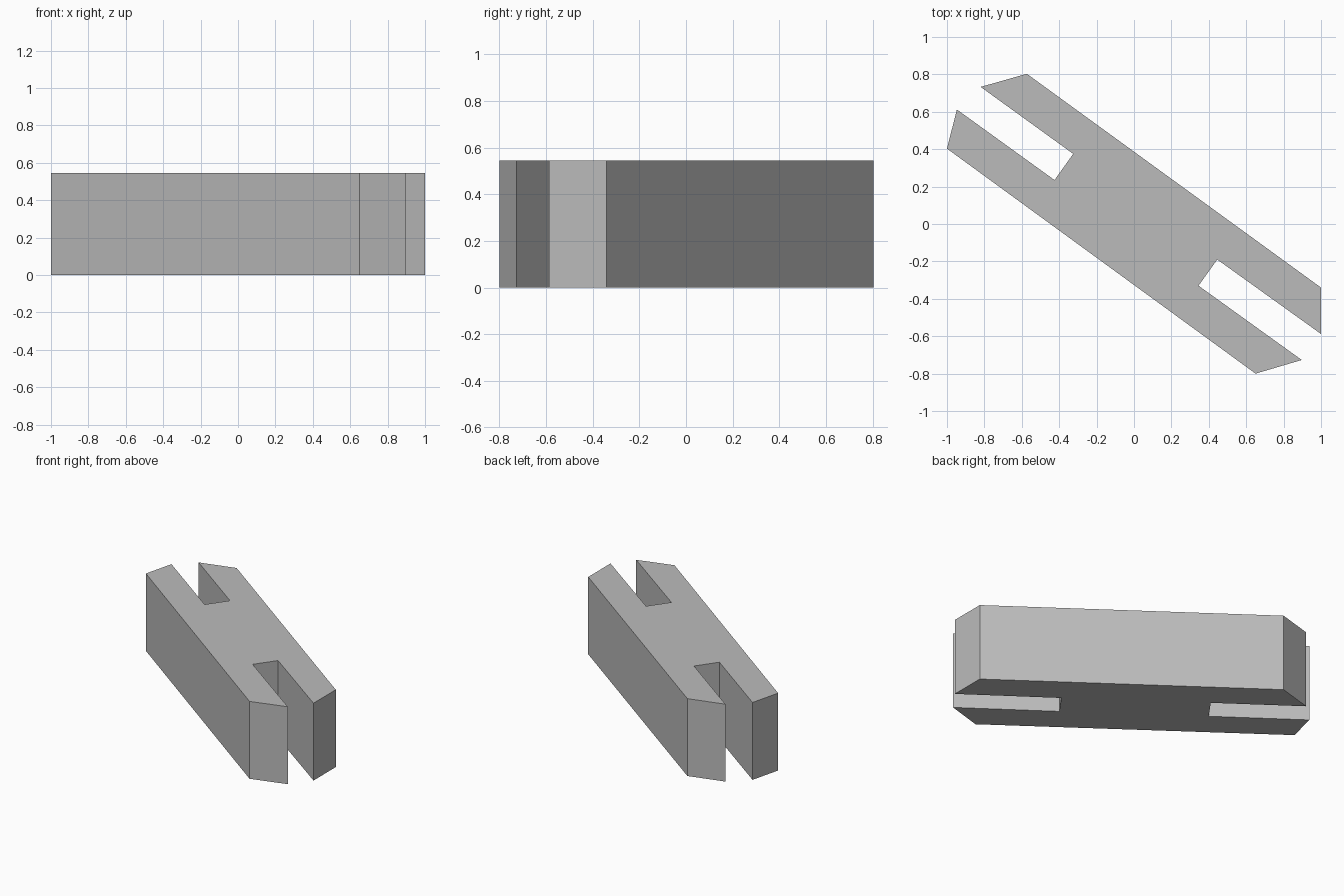
import bpy
import bmesh

if "Cube" in bpy.data.objects:
    bpy.data.objects.remove(bpy.data.objects["Cube"], do_unlink=True)

HEIGHT = 0.545

# Plain grey material
grey = bpy.data.materials.new("grey")
grey.use_nodes = True
color = (0.5, 0.5, 0.5, 1)
grey.diffuse_color = color
grey.node_tree.nodes["Principled BSDF"].inputs["Base Color"].default_value = color

# Outline of the diagonal bar with a slot and two bevelled prongs at each end
outline = [
    (-1, 0.403), (0.65, -0.8), (0.897, -0.727), (0.345, -0.33),
    (0.445, -0.19), (1, -0.588), (1, -0.34), (-0.573, 0.803),
    (-0.82, 0.733), (-0.325, 0.375), (-0.425, 0.235), (-0.947, 0.612),
]

# Extrude the outline upward into a solid
bm = bmesh.new()
base = bm.faces.new([bm.verts.new((x, y, 0)) for x, y in outline])
solid = bmesh.ops.extrude_face_region(bm, geom=[base], use_keep_orig=True)
top = [v for v in solid["geom"] if isinstance(v, bmesh.types.BMVert)]
bmesh.ops.translate(bm, verts=top, vec=(0, 0, HEIGHT))
bmesh.ops.recalc_face_normals(bm, faces=bm.faces)

mesh = bpy.data.meshes.new("slotted_bar")
bm.to_mesh(mesh)
bm.free()
mesh.materials.append(grey)
bpy.context.collection.objects.link(bpy.data.objects.new("slotted_bar", mesh))
